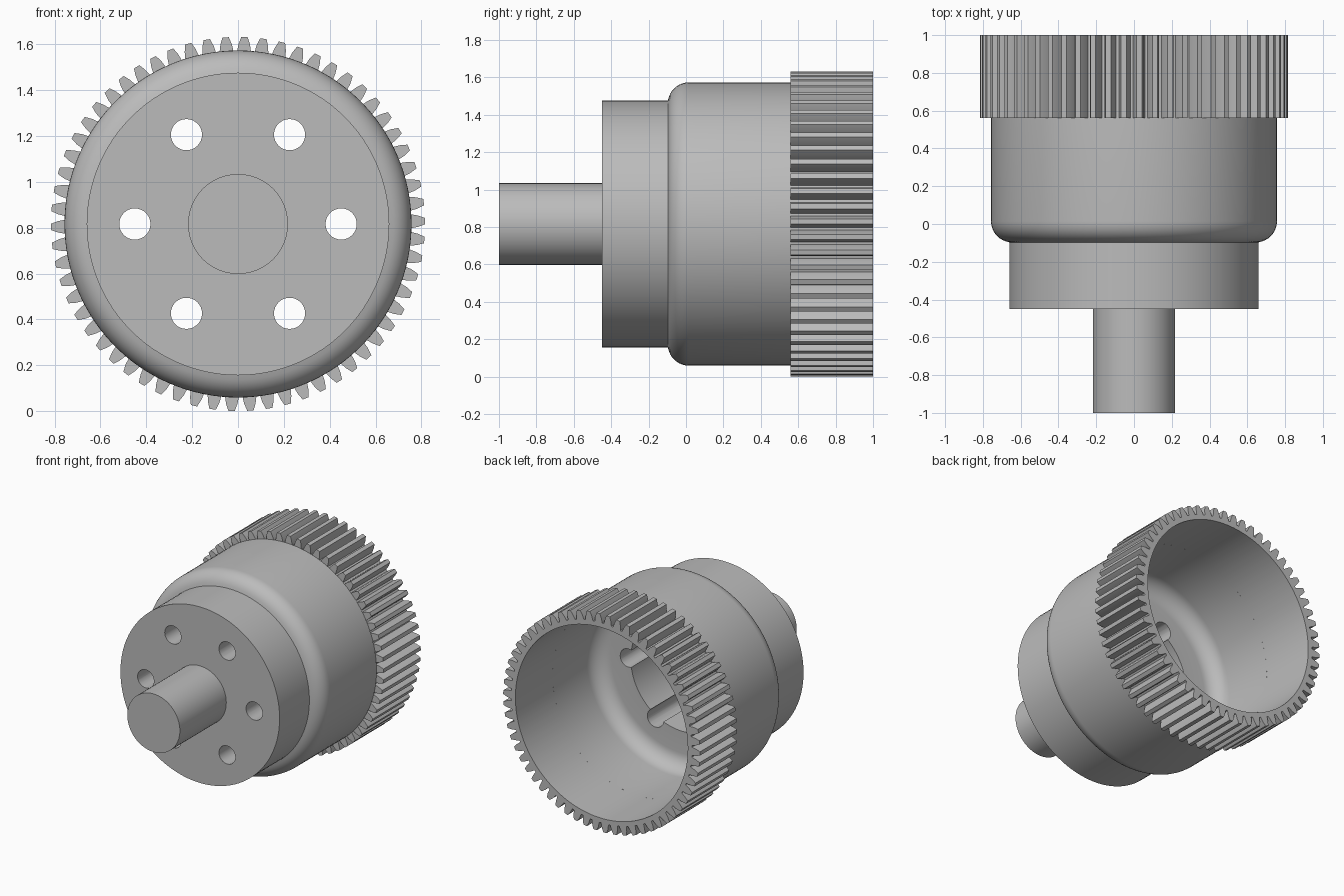
import bpy, bmesh
from math import sin, cos, pi, radians
from mathutils import Vector

if "Cube" in bpy.data.objects:
    bpy.data.objects.remove(bpy.data.objects["Cube"])

AXIS_Z = 0.816      # height of the turning axis
TEETH = 62
SEGMENTS = 124
WALL = 0.715        # inner radius of the cup

steel = bpy.data.materials.new("grey_steel")
steel.use_nodes = True
steel.diffuse_color = (0.5, 0.5, 0.5, 1)
steel.node_tree.nodes["Principled BSDF"].inputs["Base Color"].default_value = (0.5, 0.5, 0.5, 1)


def polar(r, a, y):
    """Point at radius r and angle a clockwise from the top."""
    return Vector((r * sin(a), y, AXIS_Z + r * cos(a)))


def finish(name, bm):
    bmesh.ops.remove_doubles(bm, verts=bm.verts, dist=1e-5)
    bmesh.ops.recalc_face_normals(bm, faces=bm.faces)
    mesh = bpy.data.meshes.new(name)
    bm.to_mesh(mesh)
    bm.free()
    mesh.materials.append(steel)
    obj = bpy.data.objects.new(name, mesh)
    bpy.context.collection.objects.link(obj)
    return obj


def activate(obj):
    bpy.ops.object.select_all(action='DESELECT')
    obj.select_set(True)
    bpy.context.view_layer.objects.active = obj


def smooth(obj, angle=30):
    activate(obj)
    bpy.ops.object.shade_smooth_by_angle(angle=radians(angle))


def lathe(name, profile, steps=SEGMENTS):
    """Turn a (radius, y) profile around the axis."""
    bm = bmesh.new()
    vs = [bm.verts.new(polar(r, 0, y)) for r, y in profile]
    edges = [bm.edges.new(pair) for pair in zip(vs, vs[1:])]
    bmesh.ops.spin(bm, geom=vs + edges, cent=(0, 0, AXIS_Z), axis=(0, 1, 0),
                   angle=2 * pi, steps=steps, use_duplicate=False)
    return finish(name, bm)


def fillet(r, y, size, steps=10):
    """Quarter round from the flat floor to the wall, centred at (r, y)."""
    return [(r + size * sin(t * pi / 2 / steps), y - size * cos(t * pi / 2 / steps))
            for t in range(steps + 1)]


# Cup: hub disc, rounded shoulder, thin wall, rounded inner floor and bore
outer = [(0, -0.45), (0.66, -0.45), (0.66, -0.097)] + fillet(0.645, 0.015, 0.112)[2:]
inner = fillet(WALL - 0.12, 0.16, 0.12)[::-1]
housing = lathe("housing", outer + [(0.757, 0.56), (WALL, 0.56)] + inner
                + [(0.43, 0.04), (0.43, -0.27), (0, -0.27)])

# Six holes through the hub, cut as channels along the bore wall
bm = bmesh.new()
for i in range(6):
    c = polar(0.45, pi / 2 + i * pi / 3, 0)
    rings = [[bm.verts.new(c + Vector((0.068 * cos(k * pi / 16), y, 0.068 * sin(k * pi / 16))))
              for k in range(32)] for y in (-0.6, 0.3)]
    for ring in rings:
        bm.faces.new(ring)
    for k in range(32):
        n = (k + 1) % 32
        bm.faces.new((rings[0][k], rings[0][n], rings[1][n], rings[1][k]))
cutter = finish("hole_cutter", bm)
cutter.hide_render = True
cut = housing.modifiers.new("holes", 'BOOLEAN')
cut.operation = 'DIFFERENCE'
cut.solver = 'EXACT'
cut.object = cutter
activate(housing)
bpy.ops.object.modifier_apply(modifier=cut.name)
bpy.data.objects.remove(cutter)
smooth(housing)

# Drive shaft
smooth(lathe("shaft", [(0, -1), (0.218, -1), (0.218, -0.44), (0, -0.44)], 64))

# Toothed rim: tapered teeth with slightly curved flanks
tooth = [(0.75, 0.031), (0.785, 0.025), (0.816, 0.014)]
half = [(r, -w / r) for r, w in tooth]
shape = half + [(r, -a) for r, a in reversed(half)]
outline = [(r, a + radians(2) + i * 2 * pi / TEETH) for i in range(TEETH) for r, a in shape]
bm = bmesh.new()
loops = [[bm.verts.new(polar(r or WALL, a, y)) for r, a in pts]
         for pts, y in ((outline, 0.56), (outline, 1),
                        ([(None, a) for r, a in outline], 1),
                        ([(None, a) for r, a in outline], 0.56))]
for j, loop in enumerate(loops):
    after = loops[(j + 1) % 4]
    for k in range(len(loop)):
        n = (k + 1) % len(loop)
        bm.faces.new((loop[k], loop[n], after[n], after[k]))
smooth(finish("toothed_rim", bm), 20)
